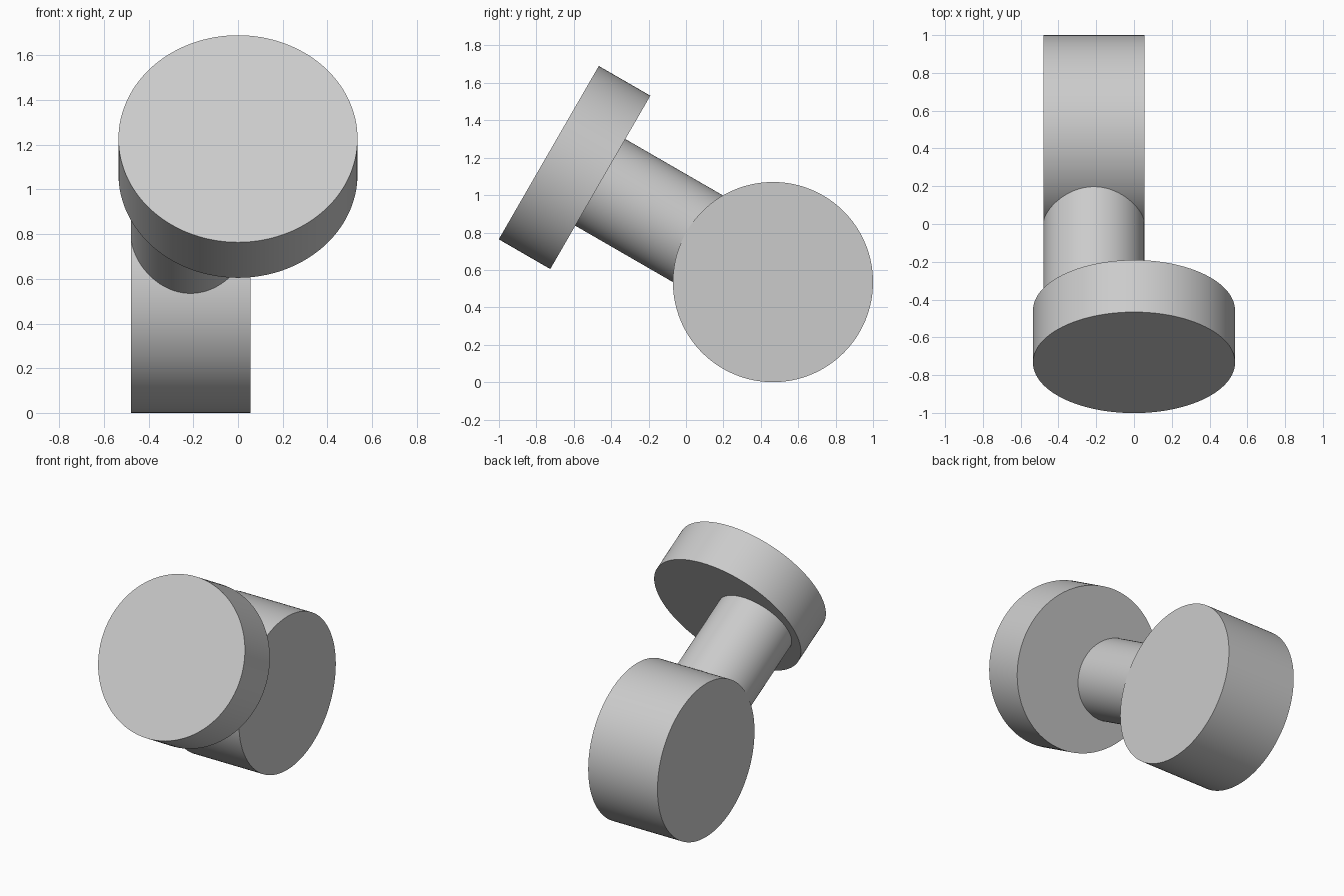
import bpy
from math import radians, sin, cos
from mathutils import Vector

cube = bpy.data.objects.get("Cube")
if cube:
    bpy.data.objects.remove(cube, do_unlink=True)

grey = bpy.data.materials.new("light grey")
grey.use_nodes = True
colour = (0.6, 0.6, 0.6, 1)
grey.diffuse_color = colour
grey.node_tree.nodes["Principled BSDF"].inputs["Base Color"].default_value = colour


def cylinder(name, start, end, radius):
    """Smooth capped cylinder running between two points."""
    axis = end - start
    bpy.ops.mesh.primitive_cylinder_add(
        vertices=128, radius=radius, depth=axis.length,
        location=(start + end) / 2,
        rotation=axis.to_track_quat("Z", "Y").to_euler())
    obj = bpy.context.object
    obj.name = name
    obj.data.materials.append(grey)
    bpy.ops.object.shade_smooth_by_angle(angle=radians(30))
    return obj


R = 0.535                       # shared radius of drum and disc
HALF = R / 2                    # half drum width, also the neck radius
hub = Vector((-0.2125, 1 - R, R))
tilt = radians(30)
out = Vector((0, -cos(tilt), sin(tilt)))
side = Vector((HALF, 0, 0))

# Drum lying on its side
cylinder("base_drum", hub - side, hub + side, R)

# Neck rising from inside the drum to the disc
cylinder("neck", hub + out * 0.3, hub + out * (2 * R + 0.02), HALF)

# Tilted disc, centred on x = 0
disc_hub = Vector((0, hub.y, hub.z))
cylinder("front_disc", disc_hub + out * 1.066, disc_hub + out * 1.384, R)
